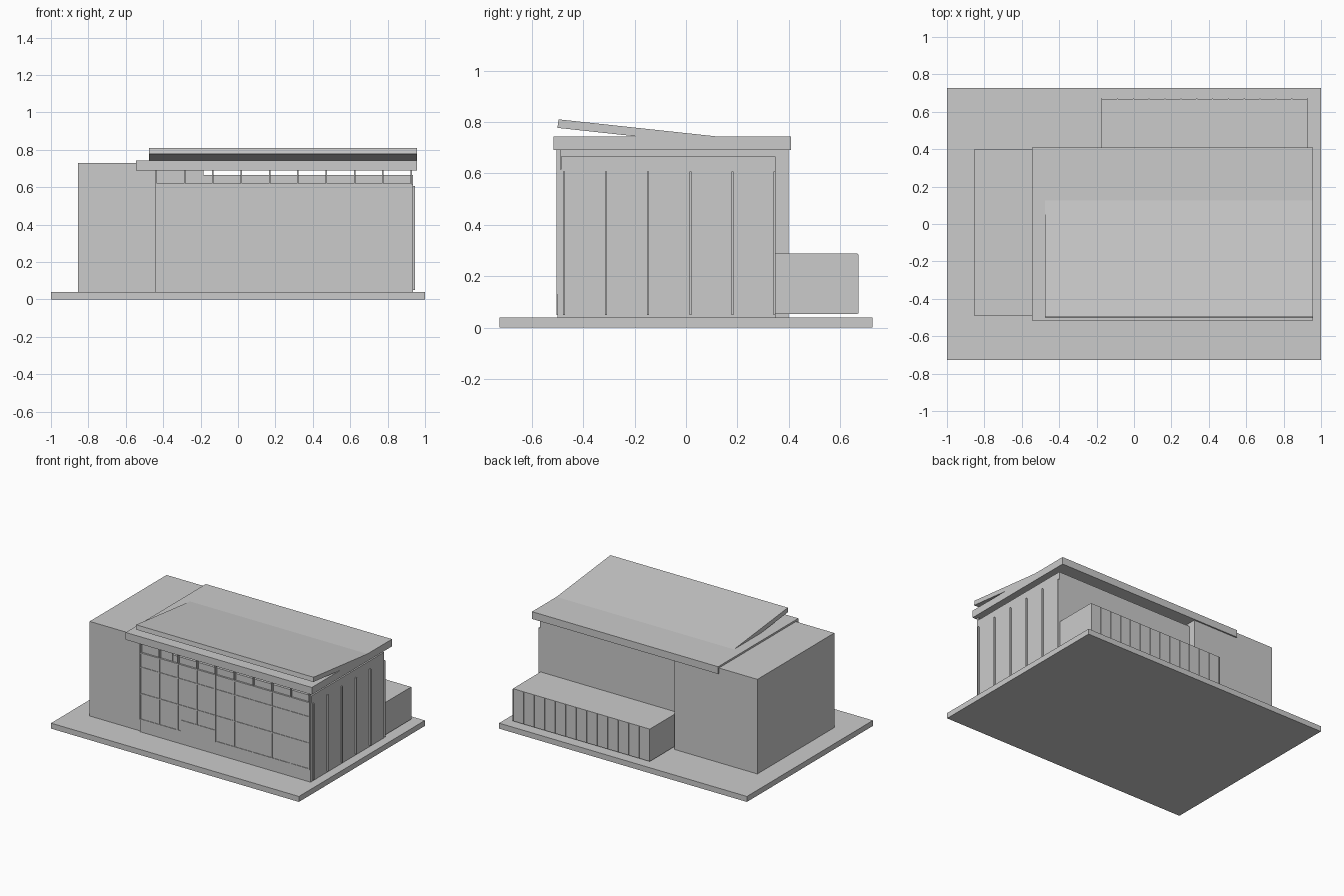
import bpy

if "Cube" in bpy.data.objects:
    bpy.data.objects.remove(bpy.data.objects["Cube"])


def mesh_object(name, verts, faces):
    mesh = bpy.data.meshes.new(name)
    mesh.from_pydata(verts, [], faces)
    obj = bpy.data.objects.new(name, mesh)
    bpy.context.collection.objects.link(obj)
    return obj


def box(name, x0, x1, y0, y1, z0, z1):
    return prism(name, x0, x1, [(y0, z0), (y1, z0), (y1, z1), (y0, z1)])


def prism(name, x0, x1, profile):
    """Extrude a counter-clockwise (y, z) profile along x."""
    n = len(profile)
    verts = [(x, y, z) for x in (x0, x1) for y, z in profile]
    faces = [tuple(reversed(range(n))), tuple(range(n, 2 * n))]
    faces += [(i, (i + 1) % n, n + (i + 1) % n, n + i) for i in range(n)]
    return mesh_object(name, verts, faces)


# Ground slab and main volumes
box("base_slab", -1, 1, -0.726, 0.726, 0, 0.04)
box("side_block", -0.855, -0.185, -0.488, 0.398, 0.04, 0.73)
box("main_hall", -0.19, 0.935, -0.487, 0.348, 0.04, 0.665)
box("front_wall", -0.44, 0.935, -0.499, -0.485, 0.04, 0.615)

# Flat roof and the tilted canopy rising out of it
box("flat_roof", -0.545, 0.957, -0.516, 0.408, 0.69, 0.743)
prism("tilted_roof", -0.475, 0.957,
      [(-0.50, 0.777), (0.10, 0.712), (0.125, 0.743), (-0.496, 0.81)])

# Front window grid: posts run up to the roof
for i in range(10):
    x = -0.437 + i * 0.1515
    box(f"front_post_{i}", x - 0.004, x + 0.004, -0.504, -0.488, 0.13, 0.69)
for i, z in enumerate((0.132, 0.32, 0.512, 0.615)):
    box(f"front_rail_{i}", -0.44, 0.93, -0.503, -0.49, z - 0.004, z + 0.004)

# Entrance door panel
box("entrance_door", -0.11, 0.165, -0.503, -0.49, 0.05, 0.215)

# Right side fins
for i in range(6):
    y = -0.475 + i * 0.164
    box(f"side_fin_{i}", 0.93, 0.946, y - 0.004, y + 0.004, 0.05, 0.607)

# Low rear annex with thin slats
box("rear_annex", -0.175, 0.93, 0.34, 0.667, 0.052, 0.288)
for i in range(14):
    x = -0.173 + i * 0.0847
    box(f"annex_slat_{i}", x - 0.003, x + 0.003, 0.66, 0.671, 0.055, 0.285)
